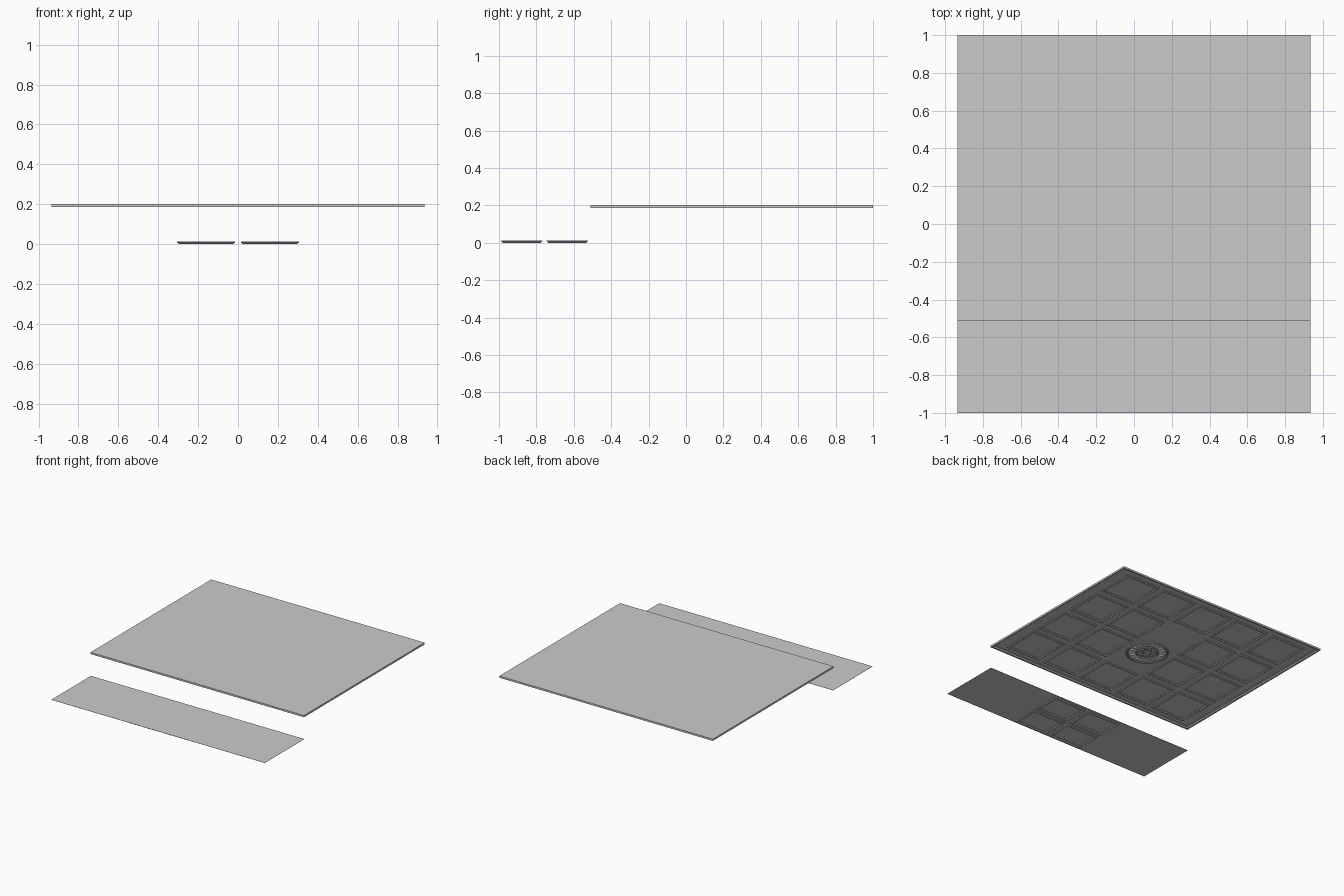
import bpy, bmesh, math

if "Cube" in bpy.data.objects:
    bpy.data.objects.remove(bpy.data.objects["Cube"])

LOW_Z, TOP_Z = 0.013, 0.2


def finish(bm, name, smooth=False):
    bmesh.ops.recalc_face_normals(bm, faces=bm.faces[:])
    me = bpy.data.meshes.new(name)
    bm.to_mesh(me)
    bm.free()
    ob = bpy.data.objects.new(name, me)
    bpy.context.collection.objects.link(ob)
    if smooth:
        bpy.context.view_layer.objects.active = ob
        ob.select_set(True)
        bpy.ops.object.shade_smooth_by_angle(angle=math.radians(35))
        ob.select_set(False)
    return ob


def sheet(name, x, y0, y1, z0, z1):
    bm = bmesh.new()
    bmesh.ops.create_cube(bm, size=1)
    for v in bm.verts:
        v.co = (v.co.x * 2 * x, (y0 + y1) / 2 + v.co.y * (y1 - y0),
                (z0 + z1) / 2 + v.co.z * (z1 - z0))
    return finish(bm, name)


def moulding(name, cx, cy, w, h, z, profile):
    """Mitred rectangular frame; profile = (inset, drop below z)."""
    bm = bmesh.new()
    rings = []
    for inset, drop in profile:
        a, b = w / 2 - inset, h / 2 - inset
        rings.append([bm.verts.new((cx + sx * a, cy + sy * b, z - drop))
                      for sx, sy in ((-1, -1), (1, -1), (1, 1), (-1, 1))])
    for r, s in zip(rings, rings[1:] + rings[:1]):
        for i in range(4):
            j = (i + 1) % 4
            bm.faces.new((r[i], r[j], s[j], s[i]))
    return finish(bm, name)


def lathe(name, cx, cy, z, profile, n=48):
    """Revolved ceiling ornament; profile = (radius, drop below z)."""
    bm = bmesh.new()
    rings = [[bm.verts.new((cx + r * math.cos(2 * math.pi * i / n),
                            cy + r * math.sin(2 * math.pi * i / n), z - d))
              for i in range(n)] for r, d in profile]
    for r, s in zip(rings, rings[1:]):
        for i in range(n):
            j = (i + 1) % n
            bm.faces.new((r[i], r[j], s[j], s[i]))
    bm.faces.new(rings[-1])
    return finish(bm, name, True)


def leaves(name, cx, cy, z, r0, r1, half, drop, n, turn=0):
    """Ring of ridged leaves radiating from the centre."""
    bm = bmesh.new()
    mid = r0 + (r1 - r0) * 0.6
    for k in range(n):
        t = 2 * math.pi * (k + turn) / n
        c, s = math.cos(t), math.sin(t)
        pts = [(r0, 0, 0), (mid, half, 0), (r1, 0, 0), (mid, -half, 0), (mid, 0, drop)]
        v = [bm.verts.new((cx + u * c - w * s, cy + u * s + w * c, z - d))
             for u, w, d in pts]
        for i in range(4):
            bm.faces.new((v[i], v[(i + 1) % 4], v[4]))
    return finish(bm, name)


# ceiling sheets
sheet("upper_ceiling", 0.935, -0.51, 1.0, TOP_Z - 0.002, TOP_Z + 0.001)
sheet("lower_ceiling", 0.935, -1.0, -0.505, LOW_Z - 0.001, LOW_Z)

# perimeter trim of the upper ceiling
moulding("upper_border_trim", 0, 0.245, 1.87, 1.51, TOP_Z,
         [(0, 0), (0, 0.013), (0.012, 0.013), (0.018, 0.008), (0.026, 0.006), (0.03, 0)])

# panel mouldings, stepped profile
PANEL = [(0, 0), (0, 0.006), (0.005, 0.007), (0.008, 0.012), (0.014, 0.012),
         (0.018, 0.006), (0.023, 0.005), (0.023, 0)]
for i in range(5):
    for j in range(4):
        if i == 2 and j in (1, 2):
            continue
        moulding(f"upper_panel_{i}_{j}", (i - 2) * 0.343, -0.288 + j * 0.355,
                 0.305, 0.31, TOP_Z - 0.001, PANEL)

LOW_PANEL = [(a, d * 1.083) for a, d in PANEL]
for i, x in enumerate((-0.16, 0.16)):
    for j, y in enumerate((-0.878, -0.635)):
        moulding(f"lower_panel_{i}_{j}", x, y, 0.29, 0.22, LOW_Z, LOW_PANEL)

# round ceiling medallion
MY, MZ = 0.15, TOP_Z - 0.001
lathe("medallion_disc", 0, MY, MZ,
      [(0.157, 0), (0.157, 0.004), (0.152, 0.008), (0.145, 0.008), (0.14, 0.004),
       (0.085, 0.003), (0.081, 0.007), (0.074, 0.007), (0.07, 0.003),
       (0.028, 0.003), (0.024, 0.008), (0.012, 0.011)])
leaves("medallion_outer_leaves", 0, MY, MZ - 0.003, 0.088, 0.138, 0.012, 0.007, 20)
leaves("medallion_inner_leaves", 0, MY, MZ - 0.003, 0.03, 0.069, 0.011, 0.007, 12, 0.5)
